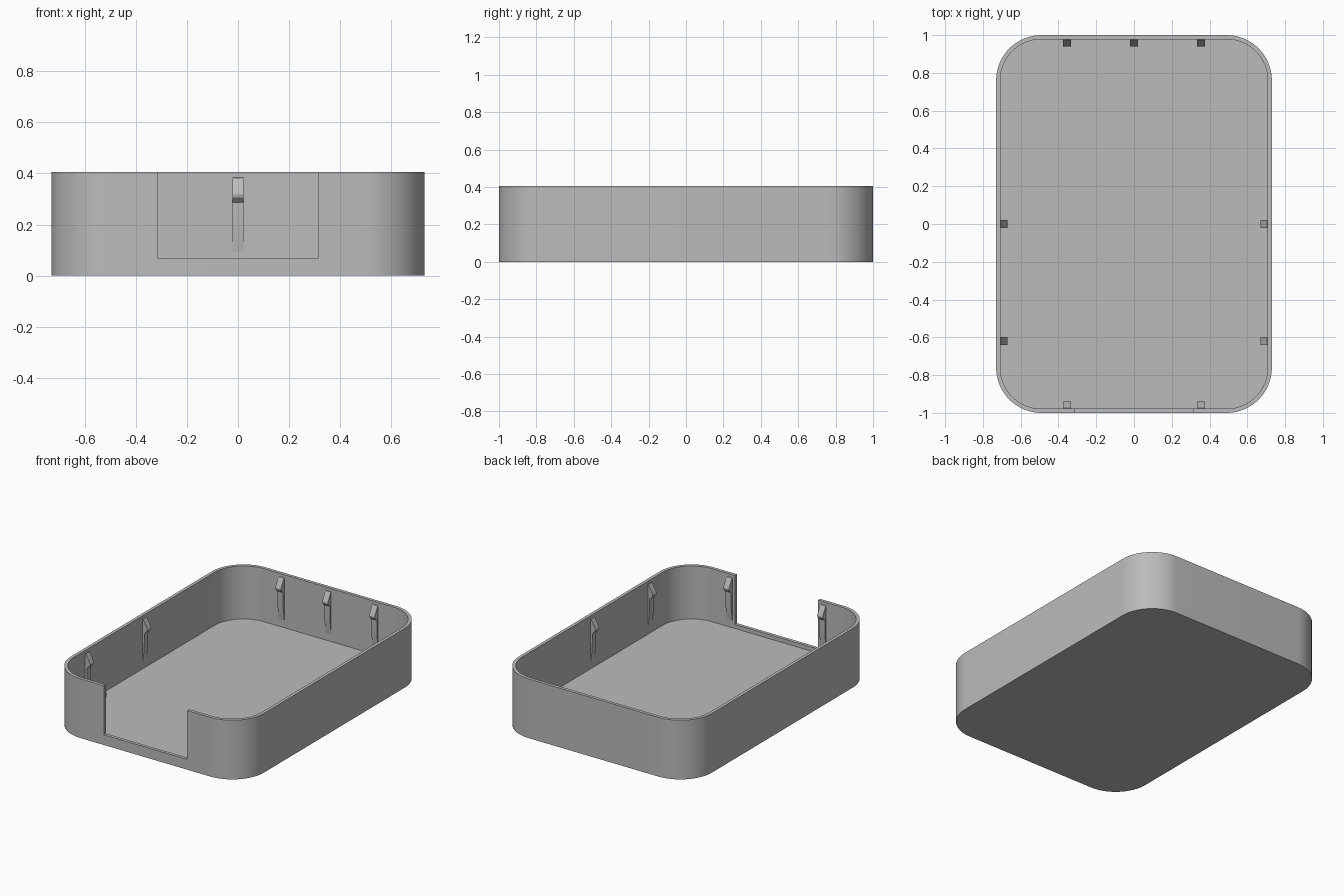
import bpy
import bmesh
from math import pi, cos, sin, radians
from mathutils import Matrix, Vector

WIDTH, LENGTH, HEIGHT = 1.46, 2.0, 0.405
RADIUS, WALL, FLOOR = 0.24, 0.022, 0.042
SILL, NOTCH_WIDTH = 0.07, 0.63

if "Cube" in bpy.data.objects:
    bpy.data.objects.remove(bpy.data.objects["Cube"])

grey = bpy.data.materials.new("plain grey")
grey.use_nodes = True
colour = (0.5, 0.5, 0.5, 1)
grey.diffuse_color = colour
grey.node_tree.nodes["Principled BSDF"].inputs["Base Color"].default_value = colour


def outline(inset, steps=16):
    """Rounded rectangle, counter-clockwise."""
    r = RADIUS - inset
    cx, cy = WIDTH / 2 - RADIUS, LENGTH / 2 - RADIUS
    points = []
    for quarter, (sx, sy) in enumerate([(1, 1), (-1, 1), (-1, -1), (1, -1)]):
        for i in range(steps + 1):
            a = (quarter + i / steps) * pi / 2
            points.append((sx * cx + r * cos(a), sy * cy + r * sin(a)))
    return points


def finish(bm, name):
    bmesh.ops.recalc_face_normals(bm, faces=bm.faces)
    mesh = bpy.data.meshes.new(name)
    bm.to_mesh(mesh)
    bm.free()
    obj = bpy.data.objects.new(name, mesh)
    bpy.context.collection.objects.link(obj)
    mesh.materials.append(grey)
    return obj


def smooth(obj):
    bpy.ops.object.select_all(action="DESELECT")
    obj.select_set(True)
    bpy.context.view_layer.objects.active = obj
    bpy.ops.object.shade_smooth_by_angle(angle=radians(30))


# Tray shell: rings from the underside, over the rim, down to the floor
bm = bmesh.new()
rings = [[bm.verts.new((x, y, z)) for x, y in outline(inset)]
         for inset, z in [(0, 0), (0, HEIGHT), (WALL, HEIGHT), (WALL, FLOOR)]]
for low, high in zip(rings, rings[1:]):
    for i in range(len(low)):
        j = (i + 1) % len(low)
        bm.faces.new((low[i], low[j], high[j], high[i]))
bm.faces.new(rings[0])
bm.faces.new(rings[-1])
tray = finish(bm, "tray_shell")

# Front opening cut down to the sill
bm = bmesh.new()
depth, tall = 0.1, 0.5
bmesh.ops.create_cube(bm, size=1, matrix=Matrix.Translation((0, -LENGTH / 2, SILL + tall / 2))
                      @ Matrix.Diagonal((NOTCH_WIDTH, depth, tall, 1)))
cutter = finish(bm, "opening_cutter")
cutter.hide_render = True
cut = tray.modifiers.new("front_opening", "BOOLEAN")
cut.operation = "DIFFERENCE"
cut.solver = "EXACT"
cut.object = cutter
bpy.context.view_layer.objects.active = tray
bpy.ops.object.modifier_apply(modifier=cut.name)
bpy.data.objects.remove(cutter)
smooth(tray)

# Snap clips: (distance from wall, height) profile, with a slim tapering stem
PROFILE = [(-0.005, 0.385), (0.004, 0.382), (0.033, 0.33), (0.037, 0.318), (0.034, 0.306),
           (0.014, 0.287), (0.012, 0.175), (0, 0.09), (-0.005, 0.09)]
CLIP_WIDTH = 0.042


def clip(name, x, y, inward):
    inward = Vector(inward)
    side = Vector((-inward.y, inward.x, 0)) * CLIP_WIDTH / 2
    base = Vector((x, y, 0))
    bm = bmesh.new()
    ends = [[bm.verts.new(base + inward * d + side * s + Vector((0, 0, z))) for d, z in PROFILE]
            for s in (-1, 1)]
    for i in range(len(PROFILE)):
        j = (i + 1) % len(PROFILE)
        bm.faces.new((ends[0][i], ends[0][j], ends[1][j], ends[1][i]))
    for end in ends:
        bm.faces.new(end)
    smooth(finish(bm, name))


inner_x, inner_y = WIDTH / 2 - WALL, LENGTH / 2 - WALL
clip("back_clip_middle", 0, inner_y, (0, -1, 0))
for side, s in (("left", 1), ("right", -1)):
    clip("back_clip_" + side, s * 0.355, inner_y, (0, -1, 0))
    clip("front_clip_" + side, s * 0.355, -inner_y, (0, 1, 0))
    clip("side_clip_middle_" + side, s * inner_x, 0, (-s, 0, 0))
    clip("side_clip_front_" + side, s * inner_x, -0.62, (-s, 0, 0))
